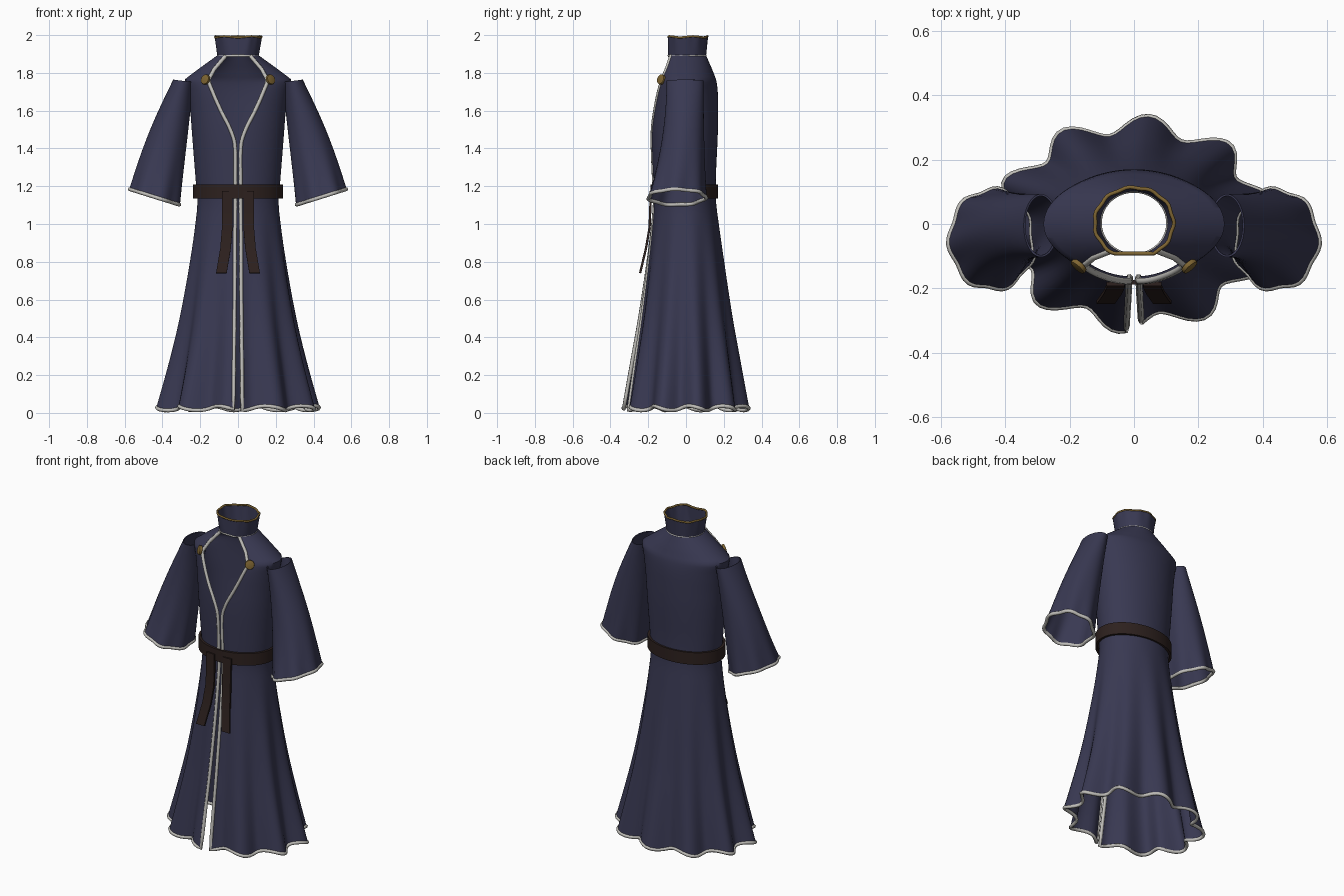
import bpy, bmesh, math
from math import sin, cos, pi, radians
from mathutils import Vector

if "Cube" in bpy.data.objects:
    bpy.data.objects.remove(bpy.data.objects["Cube"])


def material(name, rgb):
    m = bpy.data.materials.new(name)
    m.diffuse_color = (*rgb, 1)
    m.use_nodes = True
    m.node_tree.nodes["Principled BSDF"].inputs["Base Color"].default_value = m.diffuse_color
    return m


NAVY = material("navy cloth", (0.040, 0.040, 0.084))
SILVER = material("pale grey trim", (0.52, 0.51, 0.48))
GOLD = material("old gold", (0.21, 0.13, 0.032))
LEATHER = material("dark brown leather", (0.026, 0.015, 0.013))


def finish(ob, mat, angle=50):
    ob.data.materials.clear()
    ob.data.materials.append(mat)
    bpy.ops.object.select_all(action='DESELECT')
    ob.select_set(True)
    bpy.context.view_layer.objects.active = ob
    for m in list(ob.modifiers):
        bpy.ops.object.modifier_apply(modifier=m.name)
    bpy.ops.object.shade_smooth_by_angle(angle=radians(angle))
    return ob


def sheet(name, rows, mat, closed=False, thick=0.006):
    """Cloth sheet from a grid of points, optionally closed around each row."""
    bm = bmesh.new()
    grid = [[bm.verts.new(p) for p in row] for row in rows]
    n = len(grid[0])
    for r0, r1 in zip(grid, grid[1:]):
        for j in range(n if closed else n - 1):
            k = (j + 1) % n
            bm.faces.new((r0[j], r0[k], r1[k], r1[j]))
    bmesh.ops.recalc_face_normals(bm, faces=bm.faces)
    me = bpy.data.meshes.new(name)
    bm.to_mesh(me)
    bm.free()
    ob = bpy.data.objects.new(name, me)
    bpy.context.collection.objects.link(ob)
    s = ob.modifiers.new("thickness", 'SOLIDIFY')
    s.thickness, s.offset = thick, 0
    return finish(ob, mat)


def piping(name, pts, radius, mat, closed=False):
    """Round trim following a line of points."""
    cu = bpy.data.curves.new(name, 'CURVE')
    cu.dimensions = '3D'
    cu.bevel_depth, cu.bevel_resolution = radius, 1
    cu.use_fill_caps = True
    sp = cu.splines.new('POLY')
    sp.points.add(len(pts) - 1)
    for p, q in zip(sp.points, pts):
        p.co = (*q, 1)
    sp.use_cyclic_u = closed
    ob = bpy.data.objects.new(name, cu)
    bpy.context.collection.objects.link(ob)
    bpy.ops.object.select_all(action='DESELECT')
    ob.select_set(True)
    bpy.context.view_layer.objects.active = ob
    bpy.ops.object.convert(target='MESH')
    return finish(bpy.context.view_layer.objects.active, mat, 80)


# Robe profile: height, half width, front depth, back depth, half opening
PROFILE = [
    (0.025, .400, .305, .305, .022), (0.30, .338, .265, .265, .020),
    (0.50, .298, .235, .235, .018), (0.80, .250, .196, .196, .016),
    (1.00, .223, .174, .170, .015), (1.12, .212, .166, .156, .014),
    (1.22, .220, .170, .155, .014), (1.42, .236, .178, .163, .016),
    (1.50, .242, .179, .166, .040), (1.60, .250, .176, .167, .090),
    (1.70, .264, .168, .165, .134), (1.765, .278, .152, .156, .155),
    (1.82, .205, .130, .135, .125), (1.89, .108, .100, .104, .065)]


def slope(i, c):
    a, b = PROFILE[max(i - 1, 0)], PROFILE[min(i + 1, len(PROFILE) - 1)]
    if (PROFILE[i][c] - a[c]) * (b[c] - PROFILE[i][c]) <= 0:
        return 0 if 0 < i < len(PROFILE) - 1 else (b[c] - a[c]) / (b[0] - a[0])
    return (b[c] - a[c]) / (b[0] - a[0])


def profile_at(i, f):
    """Smooth interpolation inside one profile span."""
    p, q = PROFILE[i], PROFILE[i + 1]
    h = q[0] - p[0]
    out = [p[0] + f * h]
    for c in range(1, 5):
        if i >= 11:                      # straight shoulder slope
            out.append(p[c] + f * (q[c] - p[c]))
            continue
        m0, m1 = slope(i, c) * h, slope(i + 1, c) * h
        out.append((2*f**3 - 3*f*f + 1) * p[c] + (f**3 - 2*f*f + f) * m0
                   + (3*f*f - 2*f**3) * q[c] + (f**3 - f*f) * m1)
    return out


def robe_row(z, a, bf, bb, g, n=120):
    fold = max(0, (1.1 - z) / 1.08) ** 1.2
    d = math.asin(g / a)
    row = []
    for j in range(n + 1):
        t = -pi / 2 + d + (2 * pi - 2 * d) * j / n
        k = 1 + 0.095 * fold * cos(10 * (t - radians(84)))
        lift = 0.012 * sin(10 * t + 1) * fold ** 6
        b = bf if sin(t) < 0 else bb
        row.append(Vector((a * k * cos(t), b * k * sin(t), z + lift)))
    return row


# Robe body, open down the front
rows = [robe_row(*profile_at(i, s / 4)) for i in range(len(PROFILE) - 1) for s in range(4)]
rows.append(robe_row(*PROFILE[-1]))
sheet("robe_body", rows, NAVY)

# Trim down both front edges and round the hem
edge = [r[0] for r in reversed(rows)] + rows[0][1:-1] + [r[-1] for r in rows]
piping("robe_trim", edge, 0.0105, SILVER)

# Standing collar, flattened at the front
def collar_row(f, n=60):
    row = []
    for j in range(n):
        t = 2 * pi * j / n
        k = 1 + 0.02 * f * cos(11 * t)
        y = (0.100 + 0.010 * f) * k * sin(t) + 0.003
        row.append(Vector(((0.106 + 0.016 * f) * k * cos(t), max(y, -0.092),
                           1.885 + 0.106 * f + 0.003 * f * sin(5 * t))))
    return row


collar = [collar_row(i / 5) for i in range(6)]
sheet("collar", collar, NAVY, True)
piping("collar_top_trim", collar[-1], 0.006, GOLD, True)
piping("collar_base_trim", [p + Vector((0, 0, .006)) for p in collar[0]], 0.006, SILVER, True)


# Belt
def belt_row(z, n=72):
    return [Vector((0.231 * cos(t), (0.181 if sin(t) < 0 else 0.162) * sin(t), z))
            for t in (2 * pi * j / n for j in range(n))]


sheet("belt", [belt_row(z) for z in (1.135, 1.172, 1.21)], LEATHER, True, 0.014)


# Wide open sleeve
def sleeve_row(s, side, n=56):
    inner = Vector((.238 + .072 * s, 0, 1.752 - .65 * s))
    outer = Vector((.340 + .228 * s + .018 * sin(pi * s), 0, 1.763 - .58 * s))
    mid, half = (inner + outer) / 2, (outer - inner) / 2
    row = []
    for j in range(n):
        t = 2 * pi * j / n
        k = 1 + 0.045 * s ** 3 * cos(7 * t + 0.6)
        p = mid + half * (k * cos(t))
        p.y = -.005 - .043 * s * s + (.095 + .055 * s * s) * k * sin(t)
        p.x *= side
        row.append(p)
    return row


for side, word in ((1, "right"), (-1, "left")):
    rings = [sleeve_row(i / 16, side) for i in range(17)]
    sheet(word + "_sleeve", rings, NAVY, True)
    piping(word + "_sleeve_trim", rings[-1], 0.0105, SILVER, True)

    # Hanging belt end
    path = [(.058, -.186, 1.175), (.056, -.189, 1.08), (.057, -.193, .98),
            (.066, -.212, .87), (.088, -.243, .74)]
    sheet(word + "_belt_end",
          [[(side * (x + w), y, z) for w in (-.028, .028)] for x, y, z in path],
          LEATHER, False, 0.012)

    # Round clasp on the chest
    bpy.ops.mesh.primitive_cylinder_add(vertices=24, radius=.027, depth=.016,
                                        location=(side * .172, -.131, 1.765))
    clasp = bpy.context.object
    clasp.name = word + "_clasp"
    clasp.rotation_euler = Vector((side * .62, -.7, .25)).to_track_quat('Z', 'Y').to_euler()
    bev = clasp.modifiers.new("bevel", 'BEVEL')
    bev.width, bev.segments = 0.004, 2
    finish(clasp, GOLD, 40)
